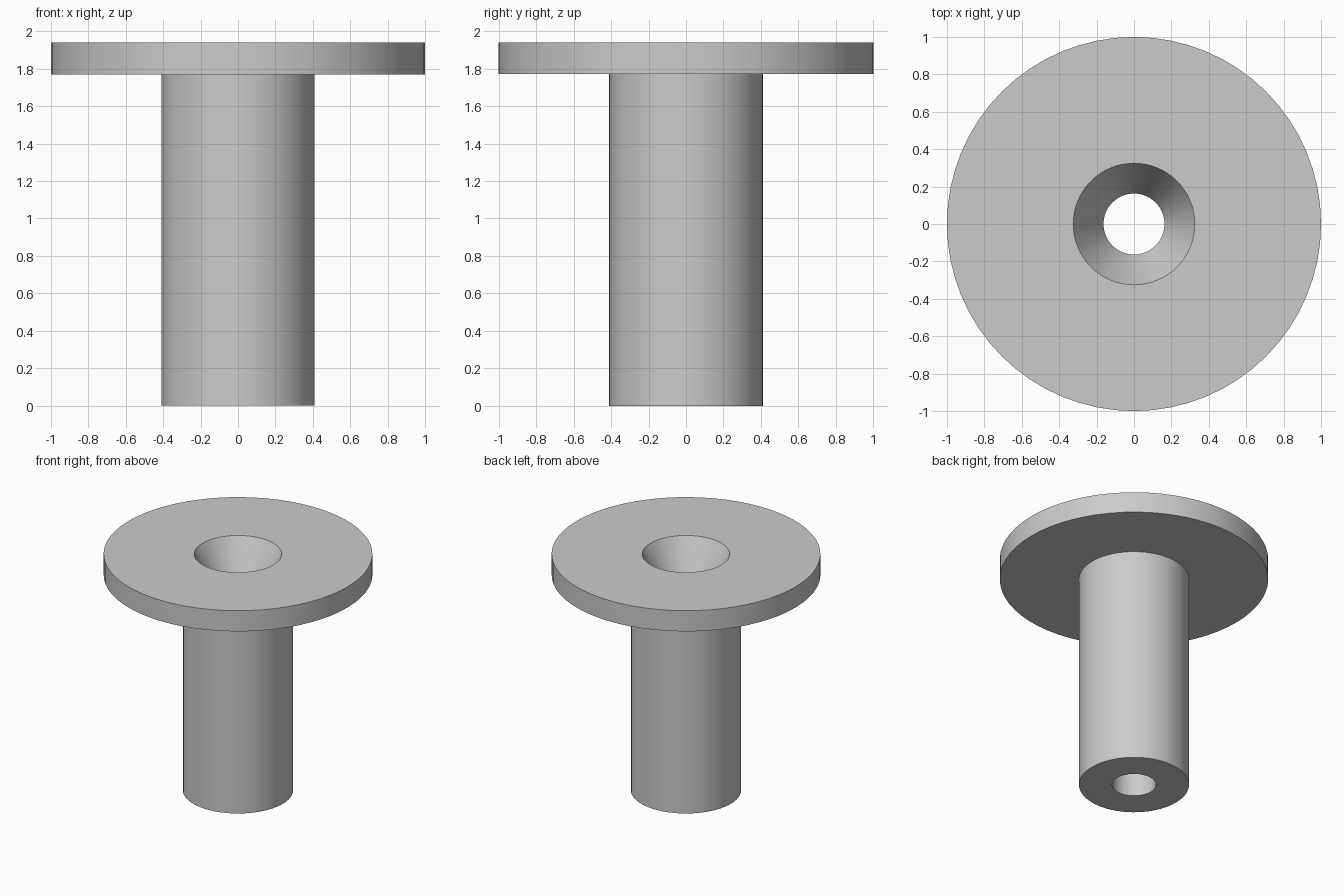
import bpy
import bmesh
import math

cube = bpy.data.objects.get("Cube")
if cube:
    bpy.data.objects.remove(cube, do_unlink=True)

SEGMENTS = 64

# Plain grey metal
grey = bpy.data.materials.new("grey_metal")
grey.use_nodes = True
colour = (0.6, 0.6, 0.6, 1)
grey.diffuse_color = colour
grey.node_tree.nodes["Principled BSDF"].inputs["Base Color"].default_value = colour


def lathe(name, profile):
    """Revolve a closed (radius, height) profile around the z axis."""
    bm = bmesh.new()
    verts = [bm.verts.new((r, 0, z)) for r, z in profile]
    edges = [bm.edges.new((a, b)) for a, b in zip(verts, verts[1:] + verts[:1])]
    bmesh.ops.spin(bm, geom=verts + edges, cent=(0, 0, 0), axis=(0, 0, 1),
                   angle=math.tau, steps=SEGMENTS, use_merge=True)
    bmesh.ops.remove_doubles(bm, verts=bm.verts[:], dist=1e-5)
    bmesh.ops.recalc_face_normals(bm, faces=bm.faces[:])
    mesh = bpy.data.meshes.new(name)
    bm.to_mesh(mesh)
    bm.free()
    mesh.materials.append(grey)
    obj = bpy.data.objects.new(name, mesh)
    bpy.context.collection.objects.link(obj)
    return obj


# Flanged sleeve: outer shank, wide flange, tapered mouth and straight bore
TOP, FLANGE_BASE, TAPER_END = 1.94, 1.77, 1.64
SHANK, FLANGE, MOUTH, BORE = 0.41, 1.0, 0.325, 0.163
sleeve = lathe("flanged_sleeve", [
    (BORE, 0), (SHANK, 0),
    (SHANK, FLANGE_BASE), (FLANGE, FLANGE_BASE),
    (FLANGE, TOP), (MOUTH, TOP),
    (BORE, TAPER_END),
])

# Smooth round walls with crisp rims
bpy.ops.object.select_all(action="DESELECT")
sleeve.select_set(True)
bpy.context.view_layer.objects.active = sleeve
bpy.ops.object.shade_smooth_by_angle(angle=math.radians(25))
